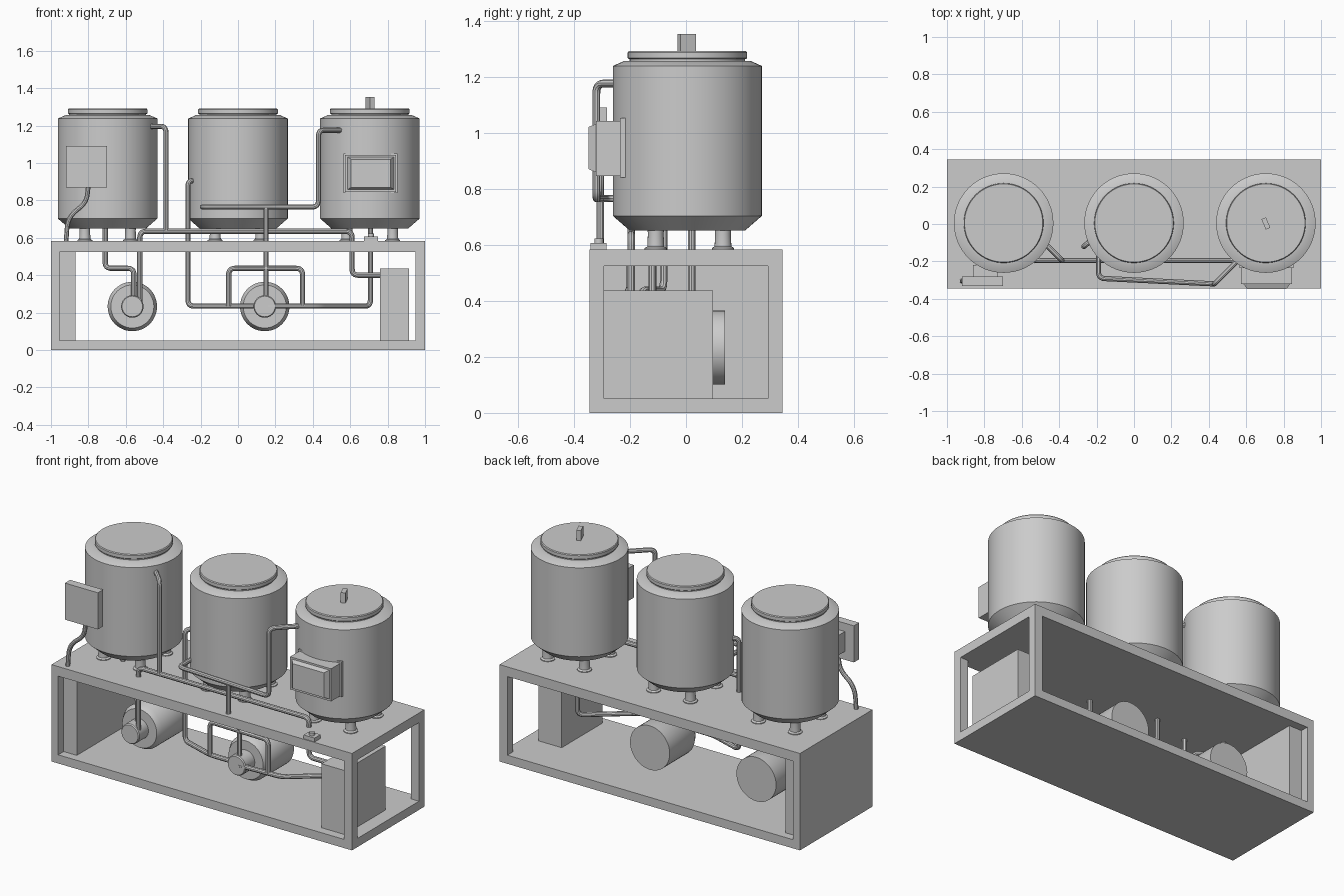
import bpy, bmesh, math
from mathutils import Vector, Matrix

if "Cube" in bpy.data.objects:
    bpy.data.objects.remove(bpy.data.objects["Cube"])

steel = bpy.data.materials.new("light_grey_steel")
steel.diffuse_color = (0.6, 0.6, 0.6, 1)
steel.use_nodes = True
steel.node_tree.nodes["Principled BSDF"].inputs["Base Color"].default_value = steel.diffuse_color


def add(name, mesh, smooth=False):
    ob = bpy.data.objects.new(name, mesh)
    bpy.context.collection.objects.link(ob)
    mesh.materials.clear()
    mesh.materials.append(steel)
    if smooth:
        bpy.ops.object.select_all(action='DESELECT')
        ob.select_set(True)
        bpy.context.view_layer.objects.active = ob
        bpy.ops.object.shade_smooth_by_angle(angle=math.radians(30))
    return ob


def box(name, x0, x1, y0, y1, z0, z1, turn=0):
    bm = bmesh.new()
    bmesh.ops.create_cube(bm, size=1)
    m = (Matrix.Translation(((x0 + x1) / 2, (y0 + y1) / 2, (z0 + z1) / 2))
         @ Matrix.Rotation(turn, 4, 'Z') @ Matrix.Diagonal((x1 - x0, y1 - y0, z1 - z0, 1)))
    bm.transform(m)
    me = bpy.data.meshes.new(name)
    bm.to_mesh(me)
    bm.free()
    return add(name, me)


def lathe(name, profile, matrix, n=48):
    """Spin (radius, height) points around z; both ends are capped."""
    bm = bmesh.new()
    rings = [[bm.verts.new((r * math.cos(2 * math.pi * i / n), r * math.sin(2 * math.pi * i / n), h))
              for i in range(n)] for r, h in profile]
    for a, b in zip(rings, rings[1:]):
        for i in range(n):
            j = (i + 1) % n
            bm.faces.new((a[i], a[j], b[j], b[i]))
    bm.faces.new(rings[0][::-1])
    bm.faces.new(rings[-1])
    bm.transform(matrix)
    me = bpy.data.meshes.new(name)
    bm.to_mesh(me)
    bm.free()
    return add(name, me, True)


def pipe(name, pts, r=0.014, bend=0.035):
    """Round tube along a path with rounded corners."""
    pts = [Vector(p) for p in pts]
    path = [pts[0]]
    for a, b, c in zip(pts, pts[1:], pts[2:]):
        d = min(bend, (a - b).length / 2, (c - b).length / 2)
        p, q = b + (a - b).normalized() * d, b + (c - b).normalized() * d
        for i in range(7):
            t = i / 6
            path.append(p * (1 - t) ** 2 + b * 2 * t * (1 - t) + q * t * t)
    path.append(pts[-1])
    cu = bpy.data.curves.new(name, 'CURVE')
    cu.dimensions = '3D'
    cu.bevel_depth, cu.bevel_resolution, cu.use_fill_caps = r, 3, True
    sp = cu.splines.new('POLY')
    sp.points.add(len(path) - 1)
    for v, p in zip(sp.points, path):
        v.co = (*p, 1)
    tmp = bpy.data.objects.new(name + "_path", cu)
    bpy.context.collection.objects.link(tmp)
    bpy.context.view_layer.update()
    me = bpy.data.meshes.new_from_object(tmp.evaluated_get(bpy.context.evaluated_depsgraph_get()))
    bpy.data.objects.remove(tmp)
    add(name, me, True)


# Base frame: floor, table top, closed left wall, two right posts, two left posts
D = 0.345
box("floor_plate", -1, 1, -D, D, 0, 0.052)
box("table_top", -1, 1, -D, D, 0.525, 0.583)
box("left_wall", -1, -0.955, -D, D, 0.052, 0.525)
for s, n in ((-1, "front"), (1, "back")):
    y0, y1 = sorted((s * D, s * 0.293))
    box(n + "_right_post", 0.948, 1, y0, y1, 0.052, 0.525)

# Cabinets inside the frame
box("left_cabinet", -0.955, -0.868, -0.293, 0.295, 0.052, 0.525)
box("right_cabinet", 0.76, 0.915, -0.292, 0.096, 0.052, 0.437)

# Tanks with lids and legs
TANK = [(0.205, 0.65), (0.266, 0.703), (0.266, 1.238), (0.225, 1.256), (0.206, 1.256), (0.206, 1.262)]
LID = [(0.209, 1.262), (0.213, 1.266), (0.213, 1.286), (0.209, 1.291)]
LEG = [(0.04, 0.58), (0.04, 0.588), (0.03, 0.594), (0.028, 0.64), (0.034, 0.70)]
for i, x in enumerate((-0.697, 0.0, 0.705)):
    at = Matrix.Translation((x, 0.005, 0))
    lathe(f"tank_{i + 1}", TANK, at, 64)
    lathe(f"tank_lid_{i + 1}", LID, at, 64)
    for k in range(4):
        dx, dy = (-0.122, 0.122)[k % 2], (-0.118, 0.122)[k // 2]
        lathe(f"tank_leg_{i + 1}_{k + 1}", LEG, Matrix.Translation((x + dx, 0.01 + dy, 0)), 20)
box("lid_handle", 0.692, 0.718, -0.027, 0.033, 1.29, 1.352, math.radians(23))

# Pumps lying along y, with a stepped front
PUMP = [(0.132, -0.139), (0.132, 0.10), (0.115, 0.13), (0.06, 0.13), (0.06, 0.215), (0.055, 0.222)]
for i, x in enumerate((-0.565, 0.143)):
    lathe(f"pump_{i + 1}", PUMP, Matrix.Translation((x, 0, 0.233)) @ Matrix.Rotation(math.pi / 2, 4, 'X'))

# Control box on the left tank
box("control_box", -0.92, -0.70, -0.332, -0.282, 0.87, 1.09)
box("control_box_mount", -0.86, -0.73, -0.284, -0.22, 0.92, 1.04)
pipe("control_cable", [(-0.80, -0.305, 0.88), (-0.81, -0.305, 0.79), (-0.91, -0.305, 0.71),
                       (-0.92, -0.305, 0.57)], 0.013, 0.06)

# Right tank display: flanged housing with a bulged screen
box("display_flange", 0.565, 0.852, -0.235, -0.18, 0.84, 1.052)
box("display_housing", 0.572, 0.845, -0.322, -0.22, 0.846, 1.042)
screen = box("display_screen", 0.585, 0.835, -0.348, -0.32, 0.858, 1.032)
for v in screen.data.vertices:
    if v.co.y < -0.34:
        v.co.x += 0.02 if v.co.x < 0.71 else -0.02
        v.co.z += 0.012 if v.co.z < 0.94 else -0.012

# Small sensor block on the table
box("sensor_block", 0.675, 0.748, -0.34, -0.283, 0.58, 0.606)
lathe("sensor_stud", [(0.016, 0.60), (0.016, 0.622)], Matrix.Translation((0.711, -0.311, 0)), 16)

# Pipework
pipe("left_tank_overflow", [(-0.49, -0.09, 1.195), (-0.385, -0.195, 1.195), (-0.385, -0.195, 0.635)])
pipe("long_transfer_pipe", [(-0.525, -0.195, 0.25), (-0.525, -0.195, 0.635), (0.61, -0.195, 0.635),
                            (0.61, -0.195, 0.40), (0.77, -0.195, 0.40)])
pipe("left_tank_drain", [(-0.71, -0.08, 0.68), (-0.71, -0.08, 0.437), (-0.557, -0.16, 0.437),
                         (-0.557, -0.16, 0.25)])
pipe("middle_tank_riser", [(-0.22, -0.08, 0.905), (-0.268, -0.12, 0.905), (-0.268, -0.12, 0.235),
                           (-0.05, -0.19, 0.235), (0.12, -0.19, 0.235)])
pipe("right_tank_drain", [(0.708, 0.02, 0.68), (0.708, 0.02, 0.235), (0.43, -0.20, 0.235),
                          (0.16, -0.21, 0.235)])
pipe("pump_bypass", [(-0.05, -0.195, 0.235), (-0.05, -0.195, 0.437), (0.345, -0.205, 0.437),
                     (0.345, -0.205, 0.235)])
pipe("upper_transfer_pipe", [(-0.19, -0.17, 0.765), (-0.19, -0.29, 0.765), (0.43, -0.32, 0.765),
                             (0.43, -0.32, 1.175), (0.55, -0.20, 1.175)])
pipe("upper_drop_pipe", [(0.15, -0.306, 0.765), (0.15, -0.306, 0.56)])
pipe("pump_feed_pipe", [(0.15, -0.20, 0.54), (0.15, -0.20, 0.25)])
